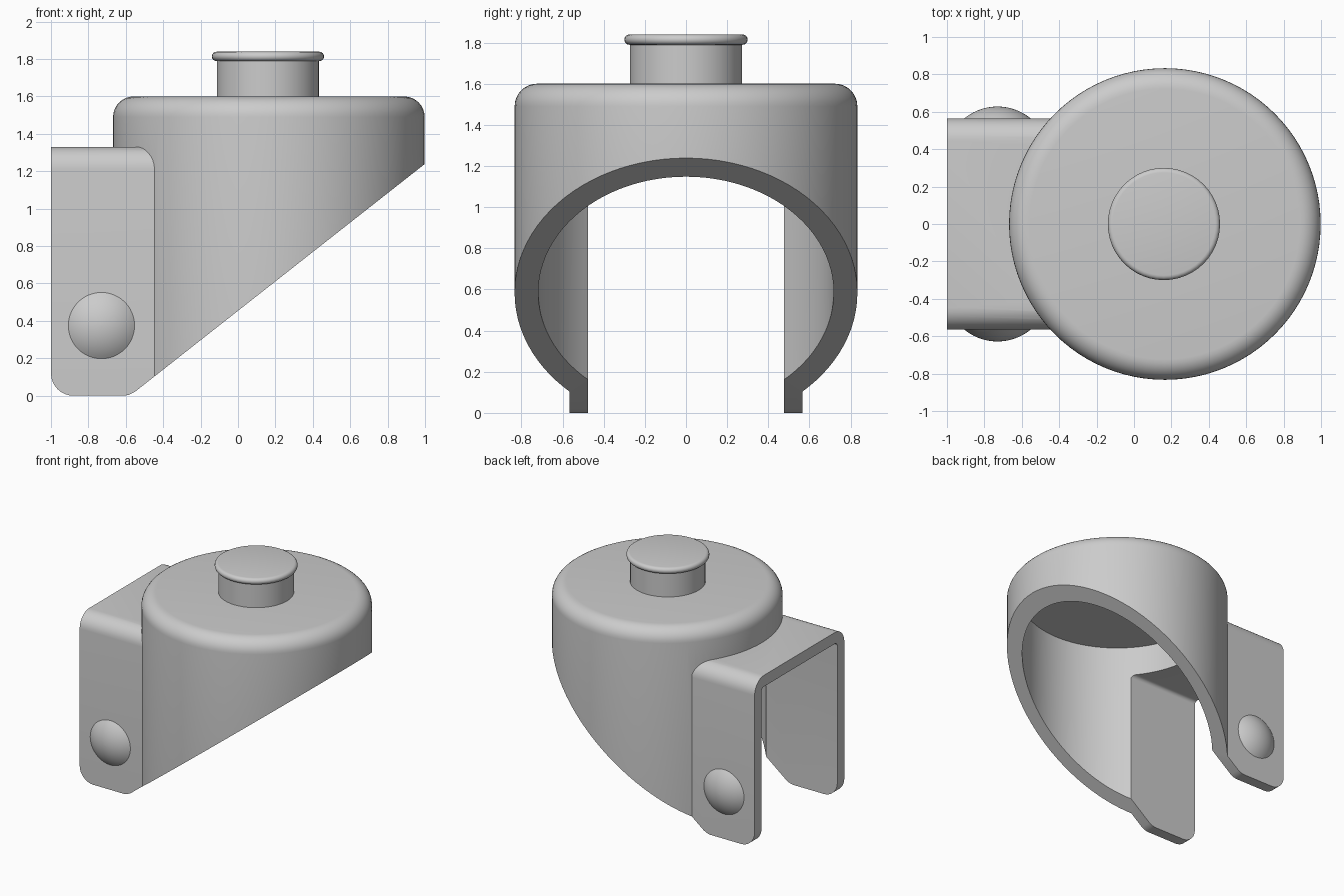
import bpy, bmesh, math
from mathutils import Vector, Matrix

if "Cube" in bpy.data.objects:
    bpy.data.objects.remove(bpy.data.objects["Cube"])

CX = 0.165  # housing axis


def arc(cx, cy, r, a0, a1, n=8):
    return [(cx + r * math.cos(math.radians(a0 + (a1 - a0) * i / n)),
             cy + r * math.sin(math.radians(a0 + (a1 - a0) * i / n))) for i in range(n + 1)]


def finish(bm, name):
    bmesh.ops.remove_doubles(bm, verts=bm.verts, dist=1e-5)
    bmesh.ops.recalc_face_normals(bm, faces=bm.faces)
    me = bpy.data.meshes.new(name)
    bm.to_mesh(me)
    bm.free()
    ob = bpy.data.objects.new(name, me)
    bpy.context.collection.objects.link(ob)
    return ob


def activate(ob):
    bpy.ops.object.select_all(action='DESELECT')
    ob.select_set(True)
    bpy.context.view_layer.objects.active = ob


def smooth(ob, angle=35):
    activate(ob)
    bpy.ops.object.shade_smooth_by_angle(angle=math.radians(angle))


def lathe(name, profile, segs, matrix):
    # closed solid from an (r, z) profile, capped at both ends
    bm = bmesh.new()
    rings = [[bm.verts.new((r * math.cos(2 * math.pi * i / segs),
                            r * math.sin(2 * math.pi * i / segs), z))
              for i in range(segs)] for r, z in profile]
    for a, b in zip(rings, rings[1:]):
        for i in range(segs):
            j = (i + 1) % segs
            bm.faces.new((a[i], a[j], b[j], b[i]))
    bm.faces.new(rings[0])
    bm.faces.new(rings[-1])
    bm.transform(matrix)
    return finish(bm, name)


def prism(name, pts, to3d, a, b):
    # extrude a 2D outline between two positions
    bm = bmesh.new()
    f = bm.faces.new([bm.verts.new(to3d(p, q, a)) for p, q in pts])
    ext = bmesh.ops.extrude_face_region(bm, geom=[f])
    vs = [v for v in ext['geom'] if isinstance(v, bmesh.types.BMVert)]
    bmesh.ops.translate(bm, verts=vs, vec=Vector(to3d(0, 0, b)) - Vector(to3d(0, 0, a)))
    return finish(bm, name)


def boolean(ob, tool, op):
    activate(ob)
    m = ob.modifiers.new(op, 'BOOLEAN')
    m.object, m.operation, m.solver = tool, op, 'EXACT'
    bpy.ops.object.modifier_apply(modifier=m.name)
    bpy.data.objects.remove(tool)


def arch(half, top, r, bottom):
    # rounded-top bracket section in (y, z)
    return ([(half, bottom)] + arc(half - r, top - r, r, 0, 90)
            + arc(r - half, top - r, r, 90, 180) + [(-half, bottom)])


along_x = lambda p, q, d: (d, p, q)
along_y = lambda p, q, d: (p, d, q)
axis = Matrix.Translation((CX, 0, 0))

# Round housing joined to the rear fork bracket
housing = lathe("swivel_housing", [(0.833, -0.1)] + arc(0.723, 1.49, 0.11, 0, 90), 96, axis)
boolean(housing, prism("bracket", arch(0.565, 1.33, 0.118, -0.1), along_x, -1.1, 0.0), 'UNION')

# Hollow interior and the slot between the fork legs
boolean(housing, lathe("cavity", [(0.718, -0.2), (0.718, 1.48)], 96, axis), 'DIFFERENCE')
boolean(housing, prism("slot", arch(0.477, 1.24, 0.03, -0.2), along_x, -1.2, 0.1), 'DIFFERENCE')

# Trim to side outline: rounded rear corner and slanted underside
slant = lambda x: 0.786 * (x - 1) + 1.24
side = ([(-1, 2)] + arc(-0.88, 0.12, 0.12, 180, 270)
        + [(-0.605, 0), (-0.58, 0.006), (-0.553, slant(-0.553)), (1.2, slant(1.2)), (1.2, 2)])
boolean(housing, prism("side_outline", side, along_y, -1.2, 1.2), 'INTERSECT')
smooth(housing)

# Mounting stem with rounded flange
stem = lathe("top_stem", [(0.273, 1.55), (0.273, 1.79)] + arc(0.275, 1.814, 0.025, -90, 90), 48,
             Matrix.Translation((CX - 0.005, 0, 0)))
smooth(stem)

# Domed axle caps on both legs
h, r = 0.063, 0.177
R = (r * r + h * h) / (2 * h)
a0 = math.degrees(math.acos(r / R))
dome = [(r, -0.02)] + arc(0, h - R, R, a0, 89.7, 10)
for name, s in (("axle_cap_front", -1), ("axle_cap_back", 1)):
    cap = lathe(name, dome, 48, Matrix.Translation((-0.73, s * 0.565, 0.375))
                @ Matrix.Rotation(-s * math.pi / 2, 4, 'X'))
    smooth(cap)
